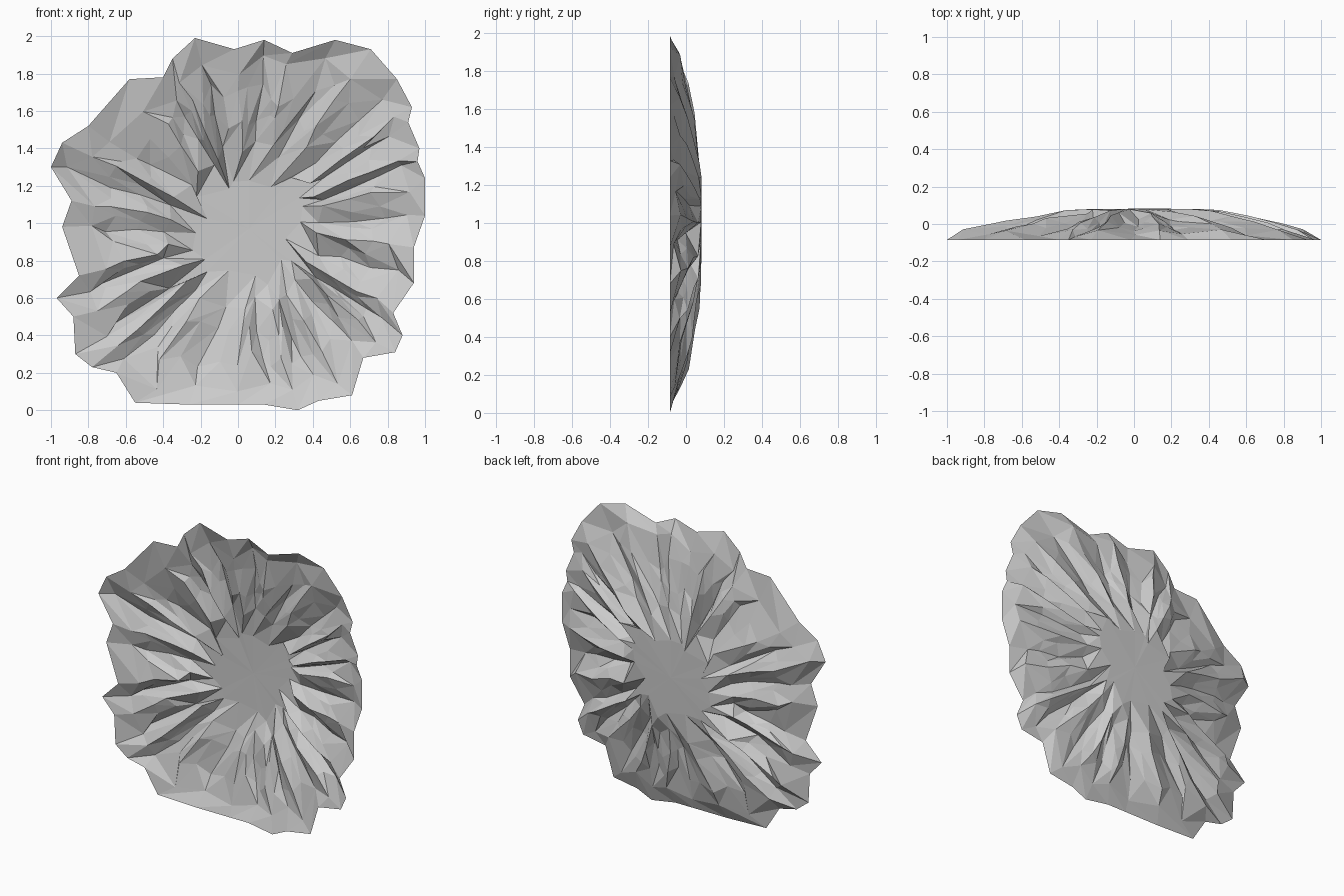
import bpy
import bmesh
import random
from mathutils import Vector

random.seed(7)

cube = bpy.data.objects.get("Cube")
if cube:
    bpy.data.objects.remove(cube, do_unlink=True)

# Ragged rim as (x, z), clockwise from the top; it lies flat in the front plane
RIM = [
    (-0.23, 1.99), (-0.02, 1.93), (0.14, 1.98), (0.29, 1.91), (0.52, 1.98),
    (0.71, 1.93), (0.85, 1.77), (0.93, 1.62), (0.91, 1.54), (0.97, 1.4),
    (0.96, 1.33), (1.0, 1.24), (1.0, 1.04), (0.94, 0.87), (0.94, 0.68),
    (0.83, 0.52), (0.88, 0.4), (0.84, 0.31), (0.67, 0.28), (0.61, 0.08),
    (0.43, 0.05), (0.32, 0.0), (0.14, 0.03), (0.0, 0.03), (-0.26, 0.03),
    (-0.55, 0.04), (-0.65, 0.2), (-0.78, 0.23), (-0.87, 0.3), (-0.88, 0.5),
    (-0.97, 0.6), (-0.85, 0.72), (-0.94, 0.98), (-0.89, 1.12), (-1.0, 1.3),
    (-0.94, 1.43), (-0.8, 1.52), (-0.58, 1.77), (-0.4, 1.78), (-0.35, 1.88),
]
SPOKES = len(RIM)
CENTRE = Vector((0.06, 0.97))
FRONT_Y = -0.085

# Rings of the shell: fraction of the radius, ridge height, fold depth, points
RINGS = [
    (1.0, FRONT_Y, 0.0, SPOKES),
    (0.88, -0.025, 0.035, SPOKES),
    (0.74, 0.02, 0.065, SPOKES * 2),
    (0.58, 0.055, 0.08, SPOKES * 2),
    (0.42, 0.077, 0.065, SPOKES),
    (0.27, 0.082, 0.012, SPOKES // 2),
]

# Each spoke is a ridge or a valley, with its own strength
fold_depth = [random.uniform(0.75, 1.2) if i % 2 else random.uniform(0.0, 0.2)
              for i in range(SPOKES)]


def blend(values, t):
    """Read a closed list at a fractional index."""
    i = int(t // 1)
    k = t - i
    return values[i % SPOKES] * (1 - k) + values[(i + 1) % SPOKES] * k


rim_points = [Vector(p) for p in RIM]


def make_ring(bm, fraction, ridge, depth, count):
    """Add one crumpled ring; returns (spoke position, vertex) pairs."""
    ring = []
    at_rim = fraction == 1.0
    for n in range(count):
        t = n * SPOKES / count
        step = SPOKES / count
        wander = 0.0 if at_rim else random.uniform(-0.28, 0.28) * step
        f = fraction if at_rim else fraction + random.uniform(-0.05, 0.05)
        p = CENTRE.lerp(blend(rim_points, t + wander), f)
        y = ridge - depth * blend(fold_depth, t)
        if not at_rim:
            y -= random.uniform(0, 0.2) * depth
        ring.append((t, bm.verts.new((p.x, max(y, FRONT_Y), p.y))))
    return ring


def stitch(bm, outer, inner):
    """Join two rings of different point counts with triangles."""
    a = b = 0

    def at(ring, i):
        return ring[i % len(ring)][1]

    def place(ring, i):
        return i / len(ring)

    while a < len(outer) or b < len(inner):
        take_outer = b >= len(inner) or (
            a < len(outer) and place(outer, a + 1) <= place(inner, b + 1))
        if take_outer:
            bm.faces.new((at(outer, a), at(outer, a + 1), at(inner, b)))
            a += 1
        else:
            bm.faces.new((at(outer, a), at(inner, b + 1), at(inner, b)))
            b += 1


# Crumpled shell, open at the front
bm = bmesh.new()
rings = [make_ring(bm, *spec) for spec in RINGS]
for outer, inner in zip(rings, rings[1:]):
    stitch(bm, outer, inner)

# Flat plateau in the middle
hub = bm.verts.new((CENTRE.x, 0.082, CENTRE.y))
last = [vert for _, vert in rings[-1]]
for i, vert in enumerate(last):
    bm.faces.new((vert, last[(i + 1) % len(last)], hub))

# Face the outside of the dome towards the back
bmesh.ops.recalc_face_normals(bm, faces=bm.faces[:])
bm.normal_update()
if sum(face.normal.y for face in bm.faces) < 0:
    bmesh.ops.reverse_faces(bm, faces=bm.faces[:])

mesh = bpy.data.meshes.new("crumpled_shell")
bm.to_mesh(mesh)
bm.free()

# Plain grey surface
grey = bpy.data.materials.new("light_grey")
grey.use_nodes = True
colour = (0.6, 0.6, 0.6, 1.0)
grey.diffuse_color = colour
for node in grey.node_tree.nodes:
    if node.type == "BSDF_PRINCIPLED":
        node.inputs["Base Color"].default_value = colour
mesh.materials.append(grey)

shell = bpy.data.objects.new("crumpled_shell", mesh)
bpy.context.scene.collection.objects.link(shell)
